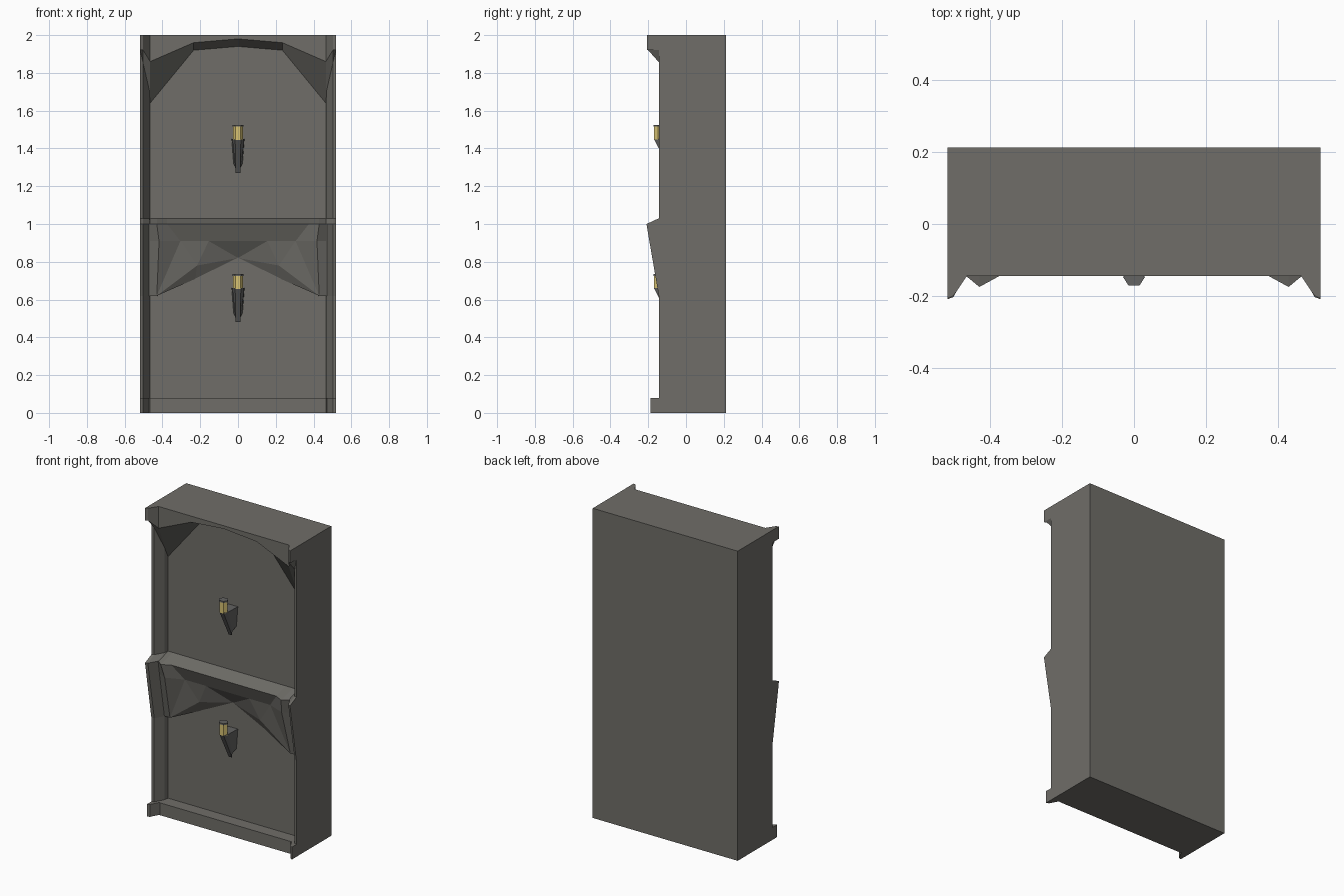
import bpy, bmesh, math

if "Cube" in bpy.data.objects:
    bpy.data.objects.remove(bpy.data.objects["Cube"])


def material(name, rgb):
    m = bpy.data.materials.new(name)
    m.diffuse_color = (*rgb, 1)
    m.use_nodes = True
    m.node_tree.nodes["Principled BSDF"].inputs["Base Color"].default_value = m.diffuse_color
    return m


STONE = material("grey stone", (0.16, 0.155, 0.14))
METAL = material("dark metal", (0.125, 0.125, 0.122))
GLOW = material("yellow glass", (0.68, 0.54, 0.17))
WALL = -0.05  # depth of the recessed wall


def make(name, verts, faces, mat, closed=True):
    bm = bmesh.new()
    vs = [bm.verts.new(v) for v in verts]
    for f in faces:
        bm.faces.new([vs[i] for i in f])
    bmesh.ops.remove_doubles(bm, verts=bm.verts, dist=1e-5)
    bmesh.ops.dissolve_degenerate(bm, edges=bm.edges, dist=1e-5)
    if closed:
        bmesh.ops.recalc_face_normals(bm, faces=bm.faces)
    else:  # open panels face the front
        for f in bm.faces:
            f.normal_update()
            if f.normal.y > 0:
                f.normal_flip()
    me = bpy.data.meshes.new(name)
    bm.to_mesh(me)
    bm.free()
    me.materials.append(mat)
    ob = bpy.data.objects.new(name, me)
    bpy.context.collection.objects.link(ob)
    return ob


def loft(name, rings, mat):
    n, k = len(rings[0]), len(rings)
    faces = [(a * n + i, a * n + (i + 1) % n, (a + 1) * n + (i + 1) % n, (a + 1) * n + i)
             for a in range(k - 1) for i in range(n)]
    faces += [tuple(range(n)), tuple(range((k - 1) * n, k * n))]
    return make(name, [v for r in rings for v in r], faces, mat)


# wall body: one plan section lofted upward; pillar, rib and panel push forward separately
def section(z, push, valley_y, rib, panel):
    half = [(0.518, 0.212), (0.518, -0.144 - push), (0.502, -0.138 - push),
            (0.47, -0.08 - push), (0.465, valley_y), rib, panel]
    return [(x, y, z) for x, y in half] + [(-x, y, z) for x, y in reversed(half)]


plain = (0, WALL, (.43, WALL), (.37, WALL))
base = (.045, -.13, (.43, -.13), (.37, -.13))
levels = [(0, *base), (.08, *base), (.08, *plain),
          (.62, *plain),
          (.62, 0, -.08, (.43, -.08), (.425, WALL)),
          (.91, .05, -.13, (.418, -.152), (.305, WALL)),
          (.91, .05, -.13, (.418, -.152), (.305, -.107)),
          (1.0, .065, -.146, (.43, -.175), (.375, -.145)),
          (1.03, 0, WALL, (.43, WALL), (.375, WALL)), (2, *plain)]
loft("wall_body", [section(*l) for l in levels], STONE)

# upper arch: x, front y, front z, back y, back z
arch = [(.518, -.207, 1.92, -.144, 1.92), (.502, -.2, 1.92, -.138, 1.85),
        (.465, -.145, 1.86, WALL, 1.64), (.235, -.145, 1.96, WALL, 1.92),
        (0, -.145, 1.98, WALL, 1.94)]
arch += [(-p[0], *p[1:]) for p in reversed(arch[:-1])]
loft("upper_arch", [[(x, yf, 2), (x, yf, zf), (x, yb, zb), (x, 0.05, zb), (x, 0.05, 2)]
                    for x, yf, zf, yb, zb in arch], STONE)

# lower arch facets under the shelf: side spandrels, soffits and the centre vault
back = WALL + 0.001
half = [(.418, -.152, .91), (.305, -.107, .91), (.43, -.08, .62), (.155, -.107, .91),
        (.217, -.085, .78), (.225, back, .71), (0, back, .82), (0, -.107, .91), (.43, back, .62)]
facets = [(0, 1, 2), (1, 3, 4), (1, 4, 2), (3, 7, 6), (3, 6, 4), (4, 6, 5), (2, 4, 5), (2, 5, 8)]
verts = half + [(-x, y, z) for x, y, z in half]
make("lower_arch", verts, facets + [tuple(i + 9 for i in f) for f in facets], STONE, closed=False)


# wall lamps: tapered bracket, hexagonal glass, thin cap
def hexagon(z, r, y=-0.148):
    return [(r * math.sin(i * math.pi / 3 + math.pi / 6),
             y + r * 0.9 * math.cos(i * math.pi / 3 + math.pi / 6), z) for i in range(6)]


def lamp(name, z):
    top = [(.034, WALL + .002), (.03, -.145), (.015, -.169)]
    low = [(.024, WALL + .002, .05), (.014, -.078, .03), (.012, -.078, 0)]
    ring_top = [(x, y, z + .18) for x, y in top] + [(-x, y, z + .18) for x, y in reversed(top)]
    ring_low = [(x, y, z + h) for x, y, h in low] + [(-x, y, z + h) for x, y, h in reversed(low)]
    loft(name + "_bracket", [ring_low, ring_top], METAL)
    loft(name + "_glass", [hexagon(z + .175, .027), hexagon(z + .245, .027)], GLOW)
    loft(name + "_cap", [hexagon(z + .245, .03), hexagon(z + .255, .03)], METAL)


lamp("upper_lamp", 1.27)
lamp("lower_lamp", 0.48)
